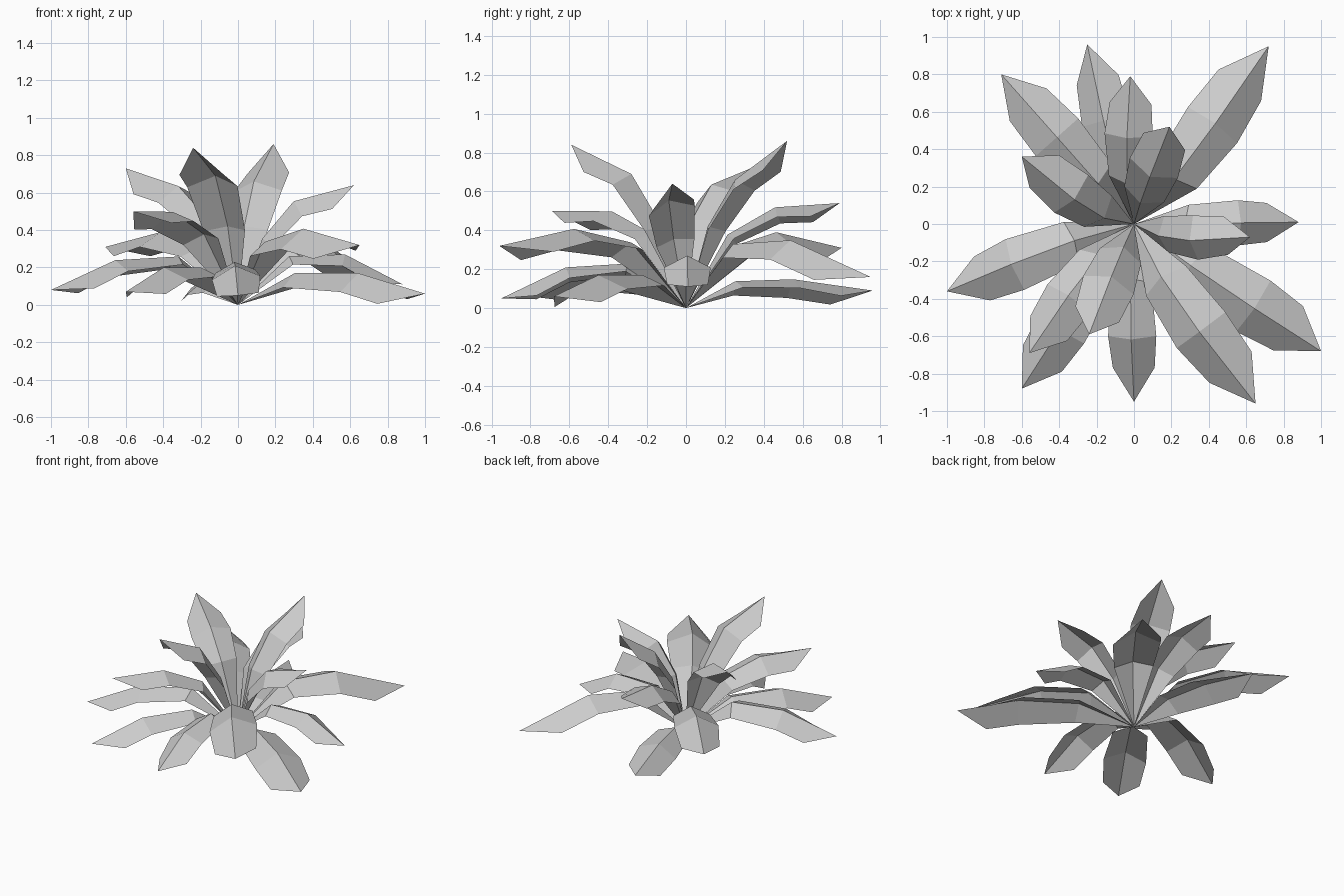
import bpy
import bmesh
from math import radians
from mathutils import Matrix, Vector

cube = bpy.data.objects.get("Cube")
if cube:
    bpy.data.objects.remove(cube)

leaf_grey = bpy.data.materials.new("leaf_grey")
leaf_grey.use_nodes = True
colour = (0.6, 0.6, 0.6, 1)
leaf_grey.diffuse_color = colour
leaf_grey.node_tree.nodes["Principled BSDF"].inputs["Base Color"].default_value = colour

# Rosette tiers: distance of the two rib bends as a share of the reach
TIERS = {"upper": (0.21, 0.48), "middle": (0.27, 0.58), "lower": (0.31, 0.65)}

# Leaves: tier, tip position, height of the first and second rib bend, roll
LEAVES = [
    ("upper", (0.19, 0.52, 0.86), 0.42, 0.66, -3),
    ("upper", (-0.24, -0.59, 0.84), 0.42, 0.69, 2),
    ("upper", (0.62, -0.07, 0.64), 0.36, 0.56, 18),
    ("upper", (-0.6, 0.36, 0.73), 0.46, 0.64, -15),
    ("middle", (-0.02, 0.79, 0.54), 0.38, 0.52, -9),
    ("middle", (-0.56, -0.69, 0.5), 0.38, 0.5, 10),
    ("middle", (-0.71, 0.8, 0.31), 0.31, 0.39, 0),
    ("middle", (0.65, -0.96, 0.32), 0.34, 0.41, 9),
    ("middle", (0.72, 0.95, 0.16), 0.33, 0.35, 5),
    ("middle", (-0.25, 0.96, 0.09), 0.14, 0.15, -11),
    ("lower", (0.88, 0.01, 0.11), 0.26, 0.27, 0),
    ("lower", (1, -0.68, 0.06), 0.17, 0.17, 5),
    ("lower", (0, -0.95, 0.05), 0.23, 0.21, 5),
    ("lower", (-0.6, -0.88, 0.07), 0.2, 0.2, 4),
    ("lower", (-1, -0.36, 0.08), 0.26, 0.24, 6),
]


def build_leaf(name, tier, tip, z_near, z_far, roll):
    """Leaf folded down on both sides of a bent rib, rolled about its length."""
    tip = Vector(tip)
    length = tip.length
    near, far = TIERS[tier]
    flat = Vector((tip.x, tip.y, 0))
    side = Vector((-tip.y, tip.x, 0)).normalized()
    rib_near = flat * near + Vector((0, 0, z_near))
    rib_far = flat * far + Vector((0, 0, z_far))
    shoulder = rib_far.lerp(tip, 0.55)

    def margins(centre, along, width, drop):
        normal = along.normalized().cross(side)
        base = centre - normal * drop * length
        return [base + side * width * length * s for s in (1, -1)]

    rows = [
        margins(rib_near, rib_far, 0.112, 0.055),
        margins(rib_far, tip - rib_near, 0.136, 0.072),
        margins(shoulder, tip - rib_far, 0.118, 0.078),
    ]

    bm = bmesh.new()
    rib = [bm.verts.new(p) for p in (Vector(), rib_near, rib_far, tip)]
    v_root, v_near, v_far, v_tip = rib
    for i in range(2):
        a, b, c = [bm.verts.new(row[i]) for row in rows]
        faces = [(v_root, v_near, a), (v_near, v_far, b, a), (v_far, v_tip, c, b)]
        for f in faces:
            bm.faces.new(f[::-1] if i else f)
    bm.transform(Matrix.Rotation(radians(roll), 4, tip))

    mesh = bpy.data.meshes.new(name)
    bm.to_mesh(mesh)
    bm.free()
    mesh.materials.append(leaf_grey)
    bpy.context.collection.objects.link(bpy.data.objects.new(name, mesh))


for number, leaf in enumerate(LEAVES, 1):
    build_leaf(f"{leaf[0]}_leaf_{number}", *leaf)
